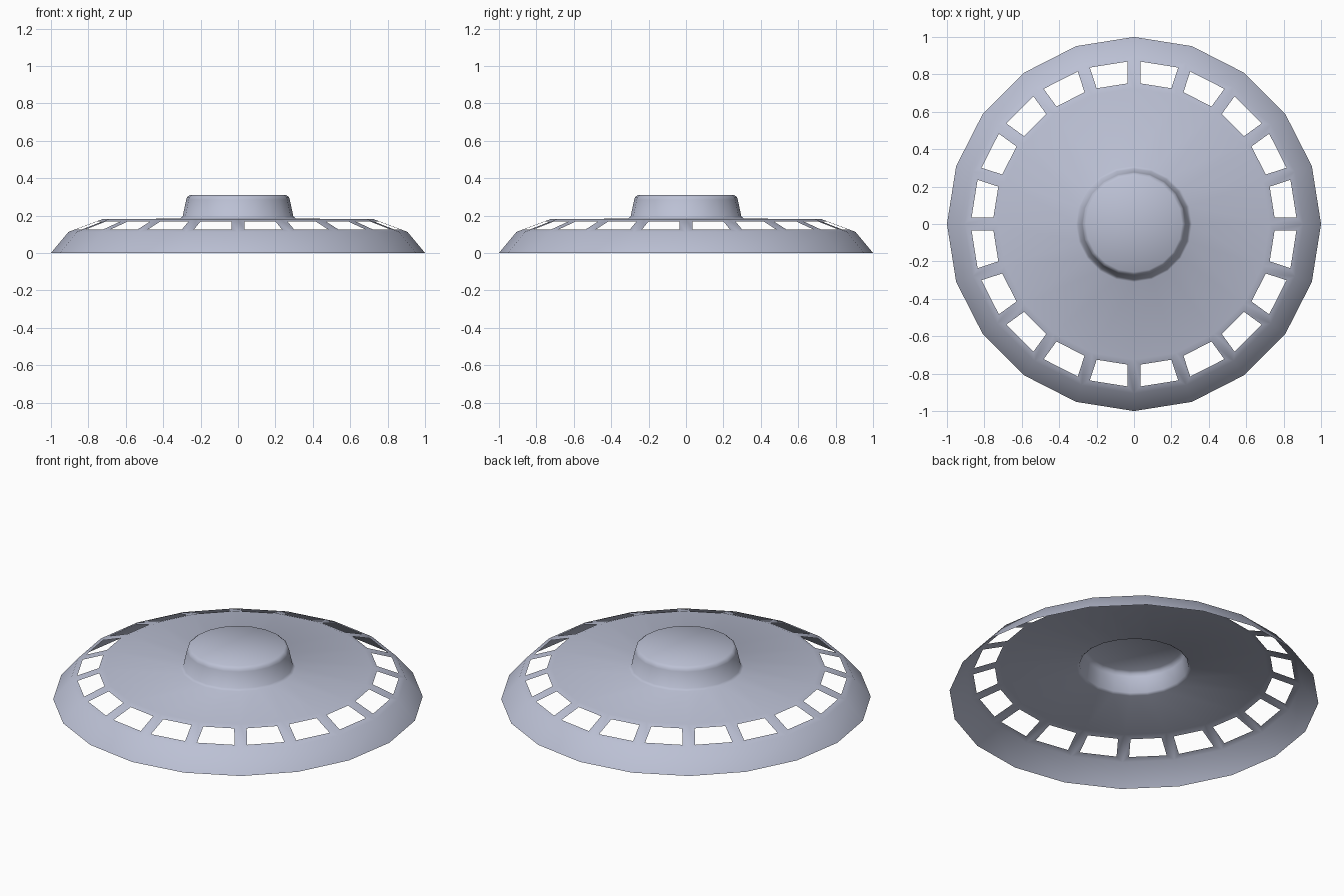
import bpy, bmesh, math

if "Cube" in bpy.data.objects:
    bpy.data.objects.remove(bpy.data.objects["Cube"])

SIDES = 20

hull_grey = bpy.data.materials.new("blue_grey_metal")
hull_grey.diffuse_color = (0.50, 0.53, 0.66, 1.0)
hull_grey.use_nodes = True
hull_grey.node_tree.nodes["Principled BSDF"].inputs["Base Color"].default_value = hull_grey.diffuse_color

# Profile from the open bottom rim up to the dome: (radius, height)
profile = [
    (1.00, 0.00), (0.906, 0.113),            # lower rim
    (0.725, 0.181),                          # window band
    (0.31, 0.184), (0.296, 0.195),           # deck and dome foot
    (0.277, 0.285), (0.272, 0.299), (0.257, 0.311),  # dome wall and rounded edge
]
WINDOW_BAND = 1

bm = bmesh.new()


def ring(r, z):
    return [bm.verts.new((r * math.cos(2 * math.pi * i / SIDES),
                          r * math.sin(2 * math.pi * i / SIDES), z))
            for i in range(SIDES)]


# Shell lathed from the profile
rings = [ring(r, z) for r, z in profile]
band_faces = []
for k in range(len(rings) - 1):
    low, up = rings[k], rings[k + 1]
    for i in range(SIDES):
        j = (i + 1) % SIDES
        f = bm.faces.new((low[i], low[j], up[j], up[i]))
        if k == WINDOW_BAND:
            band_faces.append(f)

# Flat dome top
centre = bm.verts.new((0, 0, profile[-1][1]))
for i in range(SIDES):
    bm.faces.new((rings[-1][i], rings[-1][(i + 1) % SIDES], centre))
bm.normal_update()

# Open windows: inset each band panel and remove its middle
bmesh.ops.inset_individual(bm, faces=band_faces, thickness=0.034,
                           depth=0.0, use_even_offset=True)
bmesh.ops.delete(bm, geom=band_faces, context='FACES')

mesh = bpy.data.meshes.new("saucer_shell")
bm.to_mesh(mesh)
bm.free()
mesh.materials.append(hull_grey)
shell = bpy.data.objects.new("saucer_shell", mesh)
bpy.context.collection.objects.link(shell)

# Smooth shading
bpy.context.view_layer.objects.active = shell
shell.select_set(True)
bpy.ops.object.shade_smooth_by_angle(angle=math.radians(85))
